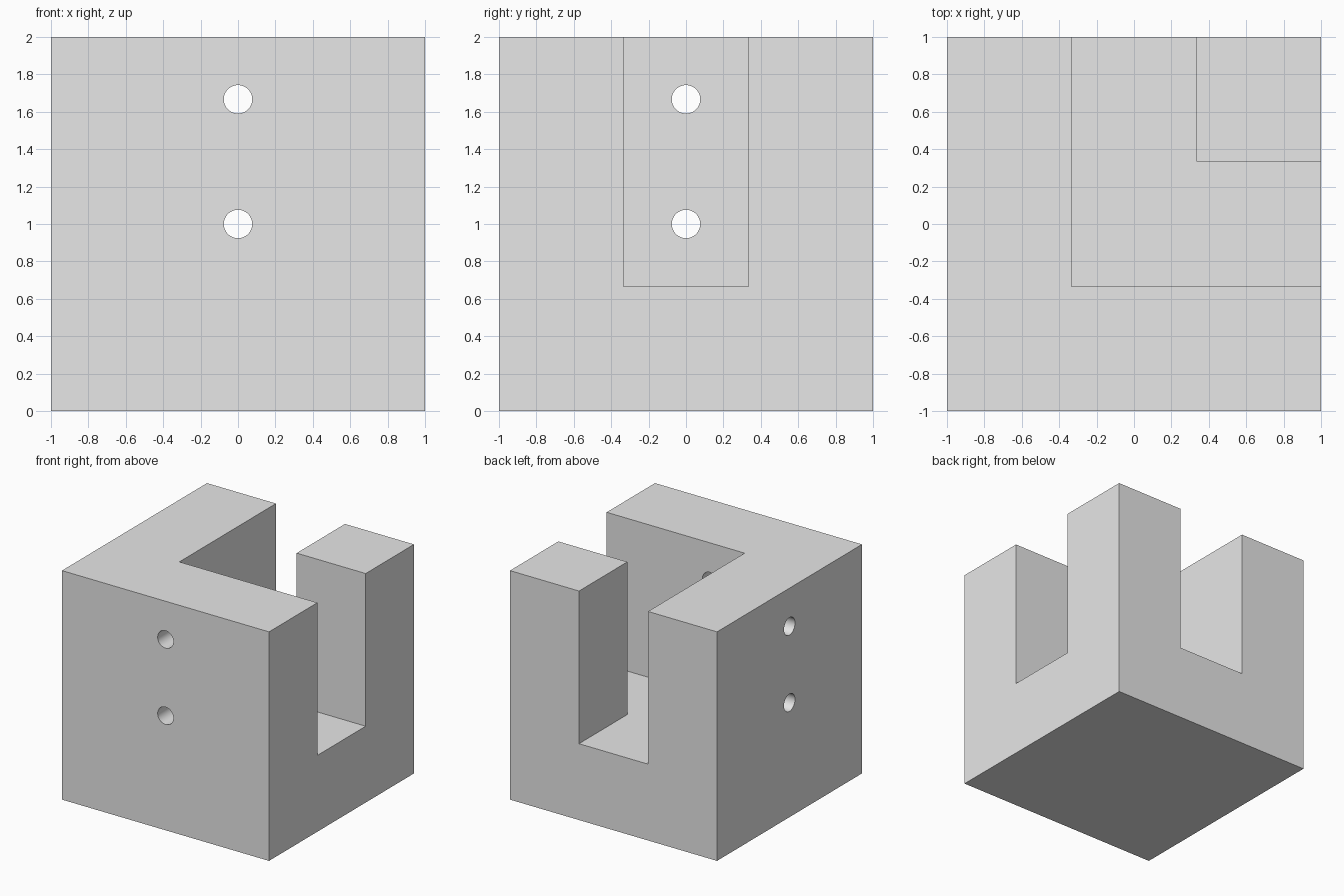
import bpy
import bmesh
import math
from mathutils import Matrix, Vector

if "Cube" in bpy.data.objects:
    bpy.data.objects.remove(bpy.data.objects["Cube"], do_unlink=True)

THIRD = 1 / 3            # half width of the channel
FLOOR = 2 / 3            # height of the channel floor
HOLE_RADIUS = 0.076
HOLE_HEIGHTS = (1, 5 / 3)

grey = bpy.data.materials.new("plain_grey")
grey.use_nodes = True
colour = (0.8, 0.8, 0.8, 1)
grey.diffuse_color = colour
grey.node_tree.nodes["Principled BSDF"].inputs["Base Color"].default_value = colour


def make_object(name, bm):
    mesh = bpy.data.meshes.new(name)
    bmesh.ops.recalc_face_normals(bm, faces=bm.faces)
    bm.to_mesh(mesh)
    bm.free()
    mesh.materials.append(grey)
    obj = bpy.data.objects.new(name, mesh)
    bpy.context.collection.objects.link(obj)
    return obj


def cut(target, cutter):
    mod = target.modifiers.new(cutter.name, 'BOOLEAN')
    mod.operation = 'DIFFERENCE'
    mod.solver = 'EXACT'
    mod.object = cutter
    bpy.context.view_layer.objects.active = target
    bpy.ops.object.modifier_apply(modifier=mod.name)
    bpy.data.objects.remove(cutter, do_unlink=True)


# Solid block
bm = bmesh.new()
bmesh.ops.create_cube(bm, size=2, matrix=Matrix.Translation((0, 0, 1)))
block = make_object("slotted_block", bm)

# L-shaped channel, open to the left side and the back
t, out = THIRD, 1.2
profile = [(-t, -t), (out, -t), (out, t), (t, t), (t, out), (-t, out)]
bm = bmesh.new()
face = bm.faces.new([bm.verts.new((x, y, FLOOR)) for x, y in profile])
ext = bmesh.ops.extrude_face_region(bm, geom=[face])
bmesh.ops.translate(bm, vec=Vector((0, 0, 2)),
                    verts=[v for v in ext["geom"] if isinstance(v, bmesh.types.BMVert)])
cut(block, make_object("channel_cutter", bm))

# Round holes through the front wall and the side wall
for axis, turn in (("front", 0), ("side", -math.pi / 2)):
    for z in HOLE_HEIGHTS:
        place = (Matrix.Rotation(turn, 4, 'Z')
                 @ Matrix.Translation((0, -FLOOR, z))
                 @ Matrix.Rotation(math.pi / 2, 4, 'X'))
        bm = bmesh.new()
        bmesh.ops.create_cone(bm, cap_ends=True, segments=48, radius1=HOLE_RADIUS,
                              radius2=HOLE_RADIUS, depth=0.9, matrix=place)
        cut(block, make_object(axis + "_hole_cutter", bm))

# Smooth hole walls, crisp block edges
bpy.ops.object.select_all(action='DESELECT')
block.select_set(True)
bpy.context.view_layer.objects.active = block
bpy.ops.object.shade_smooth_by_angle(angle=math.radians(30))
